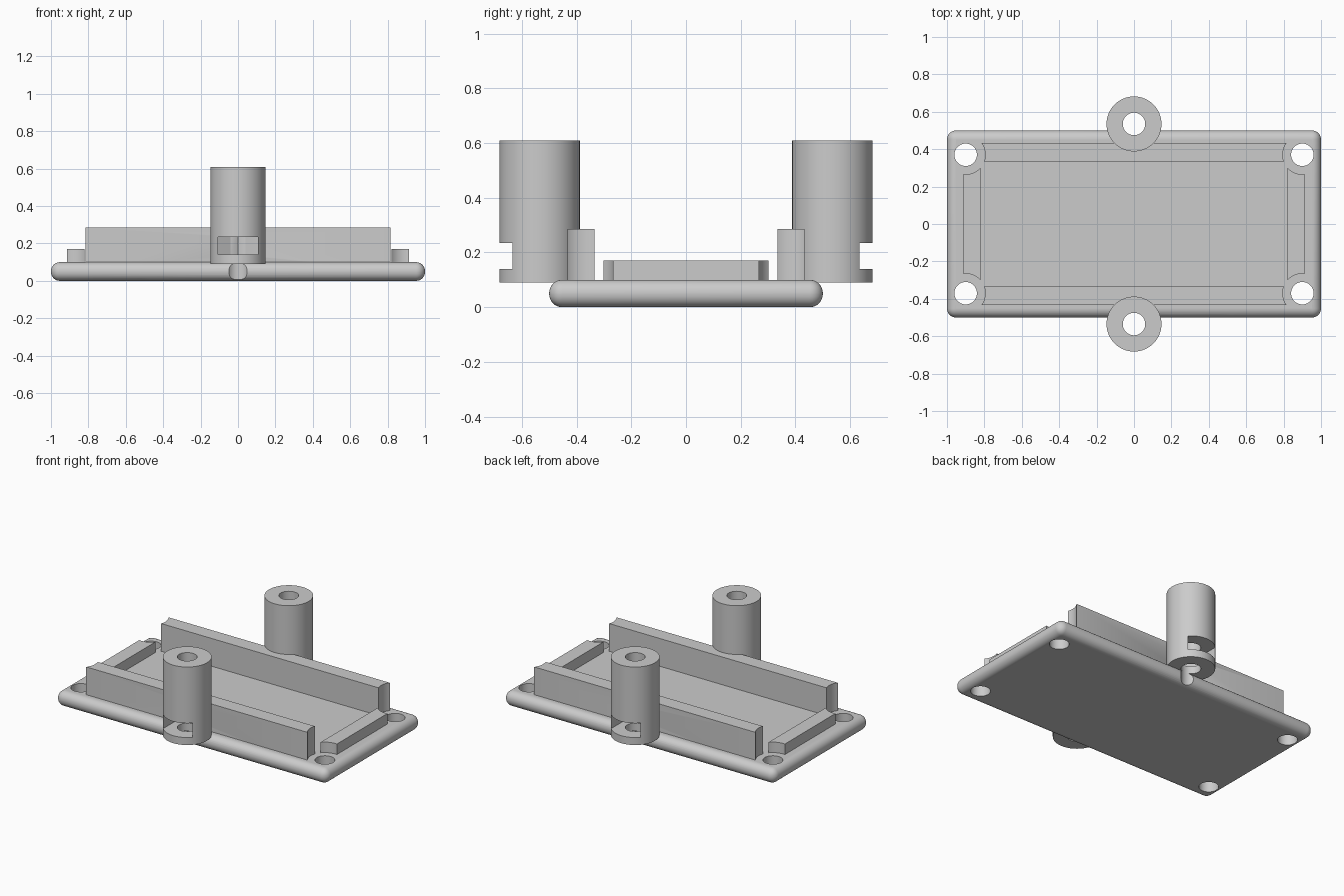
import bpy, bmesh, math
from mathutils import Vector

if "Cube" in bpy.data.objects:
    bpy.data.objects.remove(bpy.data.objects["Cube"])

GREY = bpy.data.materials.new("plain grey")
GREY.use_nodes = True
colour = (0.6, 0.6, 0.6, 1)
GREY.diffuse_color = colour
GREY.node_tree.nodes["Principled BSDF"].inputs["Base Color"].default_value = colour

HOLE_X, HOLE_Y, HOLE_R = 0.9, 0.37, 0.06
POST_Y, POST_R = 0.535, 0.147
SIDES = (-1, 1)


def prism(name, outline, z0, z1):
    """Upright prism over a 2D outline."""
    bm = bmesh.new()
    base = bm.faces.new([bm.verts.new((x, y, z0)) for x, y in outline])
    top = bmesh.ops.extrude_face_region(bm, geom=[base])["geom"]
    bmesh.ops.translate(bm, vec=Vector((0, 0, z1 - z0)),
                        verts=[v for v in top if isinstance(v, bmesh.types.BMVert)])
    bmesh.ops.recalc_face_normals(bm, faces=bm.faces)
    mesh = bpy.data.meshes.new(name)
    bm.to_mesh(mesh)
    bm.free()
    mesh.materials.append(GREY)
    obj = bpy.data.objects.new(name, mesh)
    bpy.context.collection.objects.link(obj)
    return obj


def box(name, x0, x1, y0, y1, z0, z1):
    return prism(name, [(x0, y0), (x1, y0), (x1, y1), (x0, y1)], z0, z1)


def cylinder(name, x, y, r, z0, z1, sides=64):
    turn = [math.tau * i / sides for i in range(sides)]
    return prism(name, [(x + r * math.cos(a), y + r * math.sin(a)) for a in turn], z0, z1)


def drill(name, x, y, r):
    return cylinder(name, x, y, r, -0.2, 0.8)


def nut_slot(side):
    """Slot open to the outside with a pointed inner end."""
    w = 0.108
    shape = [(w, 0.3), (w, -w / math.sqrt(3)), (0, -2 * w / math.sqrt(3)),
             (-w, -w / math.sqrt(3)), (-w, 0.3)]
    return prism("slot_cutter", [(x, side * (POST_Y + y)) for x, y in shape], 0.14, 0.235)


def finish(obj, cutters, bevel=0):
    """Round, cut, bake the modifiers and shade."""
    if bevel:
        mod = obj.modifiers.new("round", "BEVEL")
        mod.width, mod.segments, mod.limit_method = bevel, 8, "NONE"
    for cutter in cutters:
        cutter.hide_render = True
        mod = obj.modifiers.new("cut", "BOOLEAN")
        mod.operation, mod.solver, mod.object = "DIFFERENCE", "EXACT", cutter
    bpy.context.view_layer.update()
    graph = bpy.context.evaluated_depsgraph_get()
    mesh = bpy.data.meshes.new_from_object(obj.evaluated_get(graph))
    obj.modifiers.clear()
    obj.data = mesh
    for cutter in cutters:
        bpy.data.objects.remove(cutter)
    bpy.ops.object.select_all(action="DESELECT")
    obj.select_set(True)
    bpy.context.view_layer.objects.active = obj
    bpy.ops.object.shade_smooth_by_angle(angle=math.radians(35))
    for face in obj.data.polygons:
        if abs(face.normal.z) > 0.999:
            face.use_smooth = False


# Rounded base plate with corner holes and edge notches
plate = box("base_plate", -1, 1, -0.5, 0.5, 0, 0.1)
holes = [drill("hole_cutter", sx * HOLE_X, sy * HOLE_Y, HOLE_R) for sx in SIDES for sy in SIDES]
notches = [drill("notch_cutter", 0, s * POST_Y, HOLE_R) for s in SIDES]
finish(plate, holes + notches, bevel=0.048)

# Walls, hollowed around the corner holes
CLEAR_R = 0.105
for s, name in zip(SIDES, ("front", "back")):
    wall = box(name + "_wall", -0.82, 0.82, *sorted((s * 0.335, s * 0.433)), 0.06, 0.285)
    cuts = [drill("corner_cutter", sx * HOLE_X, s * HOLE_Y, CLEAR_R) for sx in SIDES]
    finish(wall, cuts + [nut_slot(s)])
for s, name in zip(SIDES, ("right", "left")):
    wall = box(name + "_wall", *sorted((s * 0.82, s * 0.915)), -0.32, 0.32, 0.06, 0.17)
    finish(wall, [drill("corner_cutter", s * HOLE_X, sy * HOLE_Y, CLEAR_R) for sy in SIDES])

# Screw posts with a bore and a nut slot
for s, name in zip(SIDES, ("front", "back")):
    post = cylinder(name + "_post", 0, s * POST_Y, POST_R, 0.09, 0.61)
    finish(post, [drill("bore_cutter", 0, s * POST_Y, HOLE_R), nut_slot(s)])
